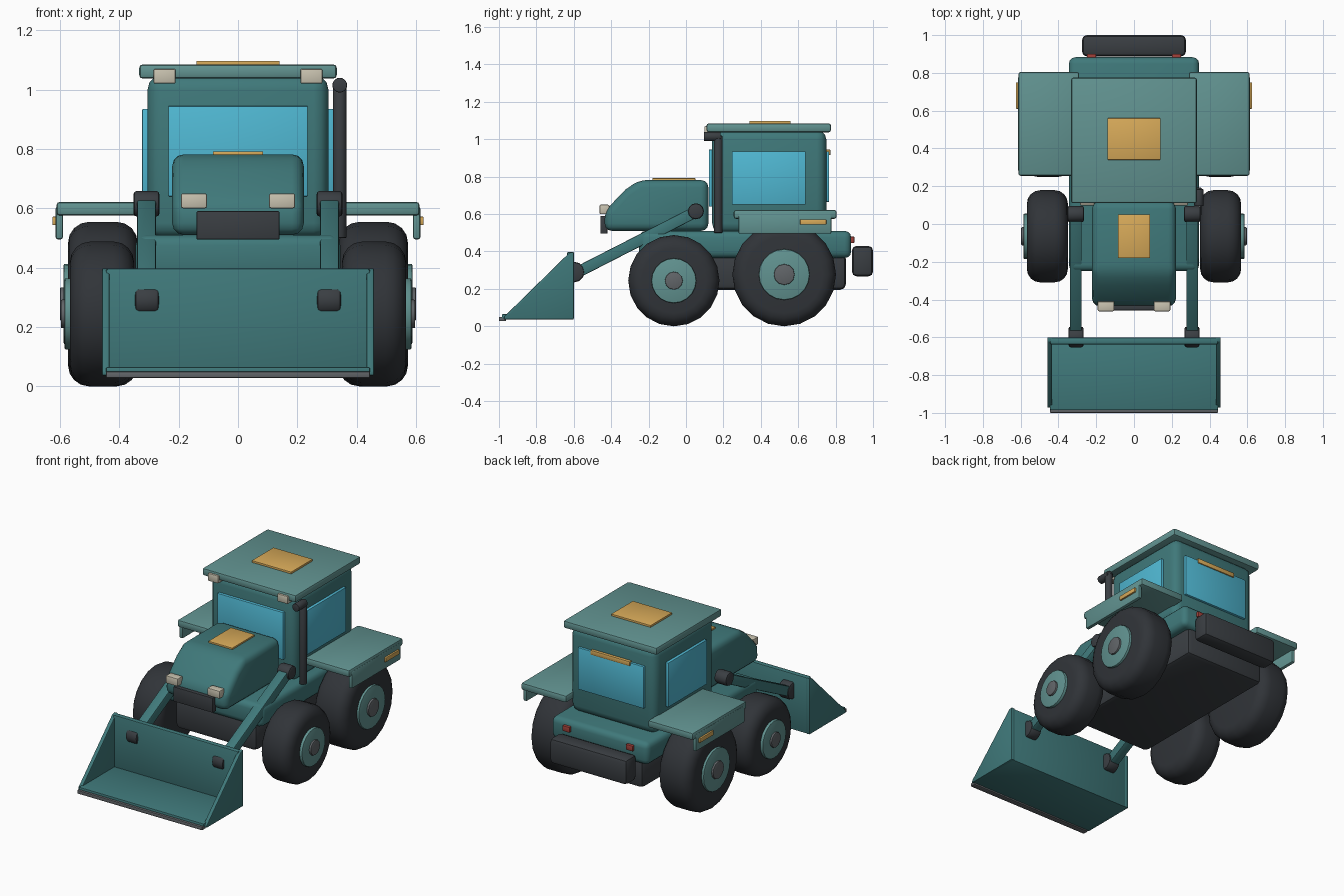
import bpy, bmesh, math
from mathutils import Vector, Matrix

if "Cube" in bpy.data.objects:
    bpy.data.objects.remove(bpy.data.objects["Cube"])


def mat(name, r, g, b):
    m = bpy.data.materials.new(name)
    m.diffuse_color = (r, g, b, 1)
    m.use_nodes = True
    m.node_tree.nodes["Principled BSDF"].inputs["Base Color"].default_value = m.diffuse_color
    return m


TEAL = mat("teal", .05, .19, .195)
LIGHT = mat("light_teal", .12, .29, .28)
DARK = mat("dark", .042, .048, .055)
RUBBER = mat("rubber", .03, .034, .04)
GREY = mat("grey", .12, .13, .14)
AMBER = mat("amber", .68, .40, .10)
GLASS = mat("glass", .08, .48, .65)
CREAM = mat("cream", .58, .54, .43)
RED = mat("red", .35, .05, .04)


def finish(name, bm, m, bevel=0, seg=2, min_angle=40):
    """Bevel the sharp edges, then shade smooth by angle."""
    bmesh.ops.recalc_face_normals(bm, faces=bm.faces)
    if bevel:
        sharp = [e for e in bm.edges if e.calc_face_angle(0) > math.radians(min_angle)]
        bmesh.ops.bevel(bm, geom=sharp, offset=bevel, segments=seg,
                        profile=.5, affect='EDGES', clamp_overlap=True)
    me = bpy.data.meshes.new(name)
    bm.to_mesh(me)
    bm.free()
    me.materials.append(m)
    ob = bpy.data.objects.new(name, me)
    bpy.context.collection.objects.link(ob)
    bpy.ops.object.select_all(action='DESELECT')
    ob.select_set(True)
    bpy.context.view_layer.objects.active = ob
    bpy.ops.object.shade_smooth_by_angle(angle=math.radians(35))
    return ob


def box(name, x, y, z, m, bevel=.004, seg=2):
    """Box from (min, max) ranges."""
    bm = bmesh.new()
    bmesh.ops.create_cube(bm, size=1)
    for v in bm.verts:
        for i, (a, b) in enumerate((x, y, z)):
            v.co[i] = (a + b) / 2 + v.co[i] * (b - a)
    return finish(name, bm, m, bevel, seg)


def rod(name, a, b, r, m, sides=16, bevel=.004, seg=2):
    """Cylinder from point a to point b."""
    a, b = Vector(a), Vector(b)
    bm = bmesh.new()
    rot = (b - a).to_track_quat('Z', 'Y').to_matrix().to_4x4()
    bmesh.ops.create_cone(bm, cap_ends=True, segments=sides, radius1=r, radius2=r,
                          depth=(b - a).length,
                          matrix=Matrix.Translation((a + b) / 2) @ rot)
    return finish(name, bm, m, bevel, seg)


def extrude(name, profile, x0, x1, m, bevel=.004, seg=2, min_angle=20):
    """Side profile of (y, z) points extruded along x."""
    bm = bmesh.new()
    f = bm.faces.new([bm.verts.new((x0, y, z)) for y, z in profile])
    g = bmesh.ops.extrude_face_region(bm, geom=[f])["geom"]
    bmesh.ops.translate(bm, vec=(x1 - x0, 0, 0),
                        verts=[v for v in g if isinstance(v, bmesh.types.BMVert)])
    return finish(name, bm, m, bevel, seg, min_angle)


def span(s, a, b):
    return tuple(sorted((s * a, s * b)))


# Chassis, body, bumper
box("chassis", (-.29, .29), (-.23, .855), (.195, .39), DARK, .03)
box("body", (-.345, .345), (-.25, .883), (.365, .51), TEAL, .035, 3)
box("rear_bumper", (-.275, .275), (.887, 1.0), (.267, .43), DARK, .025)

# Hood, grille, hood panel
extrude("hood", [(-.435, .51), (-.435, .615), (-.325, .73), (-.25, .782), (.12, .782), (.12, .51)],
        -.222, .222, TEAL, .04, 3)
box("grille", (-.14, .14), (-.457, -.42), (.495, .59), DARK)
box("hood_panel", (-.085, .085), (-.18, .05), (.775, .792), AMBER, .002)

# Cab, windows, roof
box("cab", (-.305, .305), (.14, .75), (.5, 1.05), TEAL, .05, 3)
box("front_window", (-.235, .235), (.122, .16), (.64, .945), GLASS)
box("rear_window", (-.235, .235), (.73, .765), (.665, .935), GLASS)
box("rear_light_bar", (-.14, .14), (.75, .772), (.915, .945), AMBER)
box("roof", (-.333, .333), (.11, .775), (1.037, 1.085), LIGHT, .012)
box("roof_panel", (-.14, .14), (.34, .56), (1.08, 1.097), AMBER, .002)

# Exhaust stack with forward outlet
rod("exhaust_stack", (.343, .172, .5), (.343, .172, 1.02), .023, DARK)
rod("exhaust_outlet", (.343, .095, 1.015), (.343, .185, 1.015), .025, DARK)

for s, side in ((-1, "left"), (1, "right")):
    # Side glass and lights
    box(side + "_window", span(s, .29, .323), (.245, .64), (.65, .935), GLASS)
    box(side + "_hood_light", span(s, .105, .192), (-.462, -.41), (.6, .65), CREAM, .006)
    box(side + "_roof_light", span(s, .21, .285), (.098, .15), (1.02, 1.07), CREAM, .006)
    box(side + "_tail_light", span(s, .2, .25), (.87, .9), (.445, .48), RED)

    # Fender
    box(side + "_fender", span(s, .29, .612), (.255, .805), (.575, .622), LIGHT, .012)
    box(side + "_fender_skirt", span(s, .59, .615), (.28, .777), (.495, .605), LIGHT, .008)
    box(side + "_marker", span(s, .61, .626), (.61, .75), (.543, .572), AMBER)

    # Wheels: tyre, hub, cap
    for pos, y, r, xi, xo, hub, cap, out in (("front", -.065, .244, .35, .567, .12, .048, .585),
                                             ("rear", .525, .277, .338, .573, .136, .056, .588)):
        n = side + "_" + pos
        rod(n + "_tyre", (s * xi, y, r), (s * xo, y, r), r, RUBBER, 20, .07, 4)
        rod(n + "_hub", (s * (xo - .05), y, r), (s * out, y, r), hub, LIGHT, 20, .006)
        rod(n + "_hub_cap", (s * (xo - .03), y, r), (s * (out + .012), y, r), cap, GREY, 12)

    # Loader arm with pivots
    extrude(side + "_loader_arm", [(.04, .64), (.065, .585), (-.58, .255), (-.605, .31)],
            s * .277, s * .34, TEAL, .006)
    rod(side + "_arm_pivot", (s * .265, .053, .615), (s * .352, .053, .615), .043, DARK, 12, .01)
    rod(side + "_bucket_pivot", (s * .267, -.598, .29), (s * .347, -.598, .29), .055, DARK, 12, .012)

    # Bucket side plate
    extrude(side + "_bucket_side", [(-.6, .037), (-.6, .398), (-.624, .393), (-.972, .052), (-.972, .037)],
            s * .433, s * .458, TEAL, .004)

# Bucket shell and cutting edge
box("bucket_back", (-.445, .445), (-.637, -.602), (.04, .397), TEAL, .008)
box("bucket_floor", (-.445, .445), (-.985, -.602), (.037, .065), TEAL, .005)
box("bucket_lip", (-.445, .445), (-1.0, -.962), (.028, .05), GREY)
